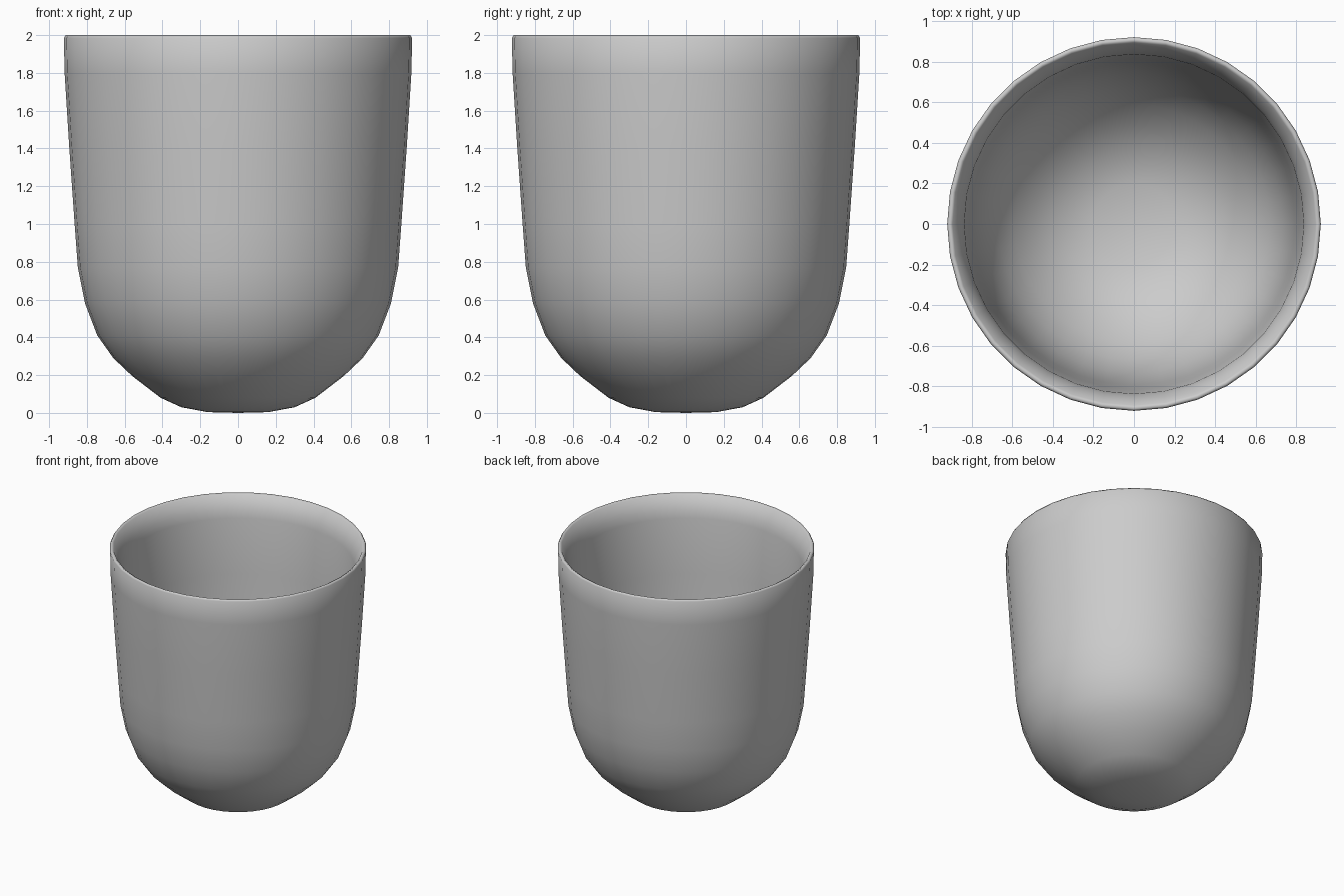
import bpy, bmesh, math

if "Cube" in bpy.data.objects:
    bpy.data.objects.remove(bpy.data.objects["Cube"])

SIDES = 36

# Cup cross-section (radius, height): outside from base to rim, then inside down to floor
PROFILE = [
    (0.0, 0.0), (0.16, 0.004), (0.30, 0.03), (0.41, 0.08), (0.56, 0.195),
    (0.66, 0.29), (0.745, 0.41), (0.81, 0.58), (0.848, 0.77), (0.865, 1.0),
    (0.893, 1.4), (0.918, 1.8), (0.922, 1.985), (0.912, 2.0), (0.895, 1.99),
    (0.85, 1.89), (0.838, 1.83), (0.815, 1.4), (0.795, 1.0), (0.775, 0.78),
    (0.735, 0.59), (0.67, 0.44), (0.59, 0.33), (0.49, 0.23), (0.36, 0.14),
    (0.2, 0.09), (0.0, 0.08),
]

grey = bpy.data.materials.new("light_grey")
grey.diffuse_color = (0.6, 0.6, 0.6, 1)
grey.use_nodes = True
grey.node_tree.nodes["Principled BSDF"].inputs["Base Color"].default_value = grey.diffuse_color

# Lathe the profile round the vertical axis
bm = bmesh.new()
rings = []
for r, z in PROFILE:
    if r == 0:
        rings.append([bm.verts.new((0, 0, z))] * SIDES)
    else:
        rings.append([bm.verts.new((r * math.cos(a), r * math.sin(a), z))
                      for a in (2 * math.pi * i / SIDES for i in range(SIDES))])
for low, high in zip(rings, rings[1:]):
    for i in range(SIDES):
        j = (i + 1) % SIDES
        corners = list(dict.fromkeys((low[i], low[j], high[j], high[i])))
        bm.faces.new(corners)
bmesh.ops.recalc_face_normals(bm, faces=bm.faces[:])

mesh = bpy.data.meshes.new("cup")
bm.to_mesh(mesh)
bm.free()
mesh.materials.append(grey)
mesh.shade_smooth()
cup = bpy.data.objects.new("cup", mesh)
bpy.context.collection.objects.link(cup)
